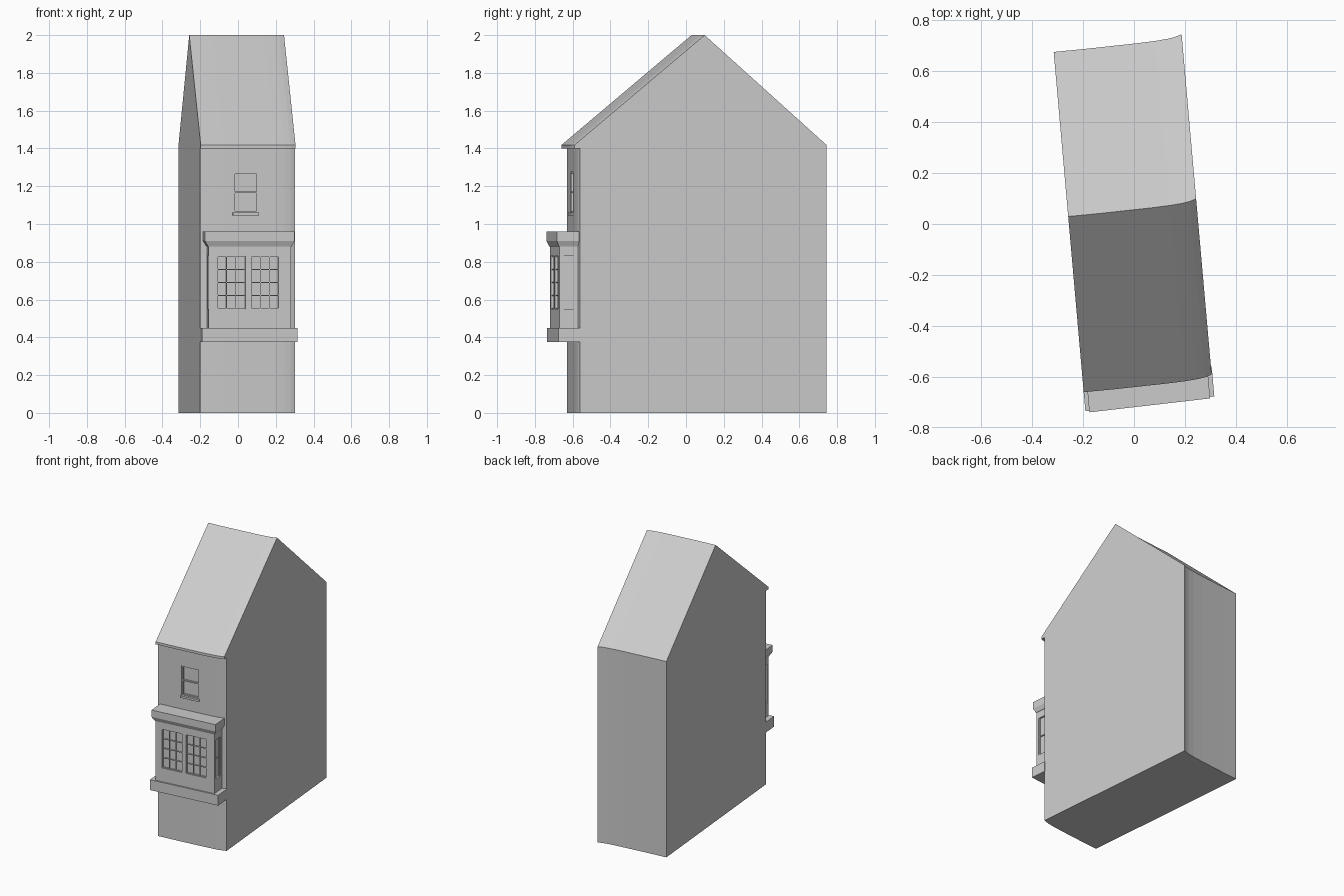
import bpy, bmesh, math

if "Cube" in bpy.data.objects:
    bpy.data.objects.remove(bpy.data.objects["Cube"])

C, S = math.cos(math.radians(5.04)), math.sin(math.radians(5.04))
OX, OY = -0.20, -0.63          # front left corner of the house
SHEAR = 0.027                  # slight skew of the bay front


def place(u, v, z):
    """Local facade coordinates (u along front, v into house) to world."""
    return (OX + u * C - v * S, OY + u * S + v * C, z)


def finish(name, bm):
    bmesh.ops.recalc_face_normals(bm, faces=bm.faces)
    me = bpy.data.meshes.new(name)
    bm.to_mesh(me)
    bm.free()
    ob = bpy.data.objects.new(name, me)
    bpy.context.collection.objects.link(ob)
    return ob


def loft(bm, rings):
    """Closed solid through a list of equal-length rings."""
    vs = [[bm.verts.new(p) for p in r] for r in rings]
    n = len(vs[0])
    for a, b in zip(vs, vs[1:]):
        for i in range(n):
            j = (i + 1) % n
            bm.faces.new((a[i], a[j], b[j], b[i]))
    bm.faces.new(vs[0])
    bm.faces.new(vs[-1])


def ring(u0, u1, v0, v1, z):
    return [place(u, v + SHEAR * u, z)
            for u, v in ((u0, v0), (u1, v0), (u1, v1), (u0, v1))]


def box(bm, u0, u1, v0, v1, z0, z1):
    loft(bm, [ring(u0, u1, v0, v1, z0), ring(u0, u1, v0, v1, z1)])


def solid(name, *boxes):
    bm = bmesh.new()
    for b in boxes:
        box(bm, *b)
    return finish(name, bm)


def cut(target, *boxes):
    """Carve box-shaped recesses out of a part."""
    cutter = solid("window_cutter", *boxes)
    cutter.hide_render = True
    mod = target.modifiers.new("recess", 'BOOLEAN')
    mod.operation = 'DIFFERENCE'
    mod.solver = 'EXACT'
    mod.object = cutter
    bpy.context.view_layer.objects.active = target
    bpy.ops.object.modifier_apply(modifier=mod.name)
    bpy.data.objects.remove(cutter)


def lattice(u0, u1, z0, z1, cols, rows, v0, v1, w=0.004):
    """Edge frame plus glazing bars for a front-facing window."""
    out = []
    for i in range(cols + 1):
        c = u0 + w / 2 + (u1 - u0 - w) * i / cols
        out.append((c - w / 2, c + w / 2, v0, v1, z0, z1))
    for i in range(rows + 1):
        c = z0 + w / 2 + (z1 - z0 - w) * i / rows
        out.append((u0, u1, v0, v1 - 0.0005, c - w / 2, c + w / 2))
    return out


# House: gable profile swept along the gently bent front line
profile = [(0, 0), (0, 1.40), (-0.03, 1.40), (-0.03, 1.418), (0.662, 2.0),
           (1.31, 1.418), (1.31, 0)]
bend = [(0, 0), (0.12, 0.001), (0.22, 0.003), (0.32, 0.005), (0.40, 0.008),
        (0.45, 0.012), (0.48, 0.017), (0.506, 0.025)]
bm = bmesh.new()
loft(bm, [[place(u, v + b, z) for v, z in profile] for u, b in bend])
house = finish("house_body", bm)

# Upper sash window
U0, U1, Z0, Z1 = 0.176, 0.31, 1.06, 1.275
cut(house, (U0, U1, -0.05, 0.014, Z0, Z1))
solid("upper_sash", *lattice(U0, U1, Z0, Z1, 1, 2, 0.003, 0.016, 0.009))
solid("upper_sill", (U0 - 0.003, U1 + 0.003, -0.014, 0.01, 1.045, 1.06))

# Bay window: body with recessed windows on the front and both sides
FRONT, BACK, L, R = -0.095, 0.013, 0.037, 0.475
bay = solid("bay_body", (L, R, FRONT, BACK, 0.44, 0.90))
windows = [(0.083, 0.232), (0.262, 0.412)]
W0, W1 = 0.55, 0.83
sides = [(L, 1, -0.075, -0.015), (R, -1, -0.075, -0.015)]
cuts = [(a, b, FRONT - 0.02, FRONT + 0.014, W0, W1) for a, b in windows]
for u, d, a, b in sides:
    lo, hi = sorted((u - d * 0.02, u + d * 0.012))
    cuts.append((lo, hi, a, b, W0, W1))
cut(bay, *cuts)

# Glazing bars
bars = []
for a, b in windows:
    bars += lattice(a, b, W0, W1, 3, 4, FRONT + 0.006, FRONT + 0.016)
for u, d, a, b in sides:
    lo, hi = sorted((u + d * 0.005, u + d * 0.014))
    mid = (W0 + W1) / 2
    bars.append((lo, hi, a, b, mid - 0.003, mid + 0.003))
    for e in (a, b - 0.005):
        bars.append((lo, hi, e, e + 0.005, W0, W1))
solid("bay_glazing_bars", *bars)

# Base slab and flared cornice
solid("bay_base", (0.0, 0.509, -0.105, 0.013, 0.375, 0.45))
bm = bmesh.new()
loft(bm, [ring(L - 0.003, R + 0.003, FRONT - 0.003, BACK, 0.88),
          ring(0.015, 0.492, -0.111, BACK, 0.91),
          ring(0.015, 0.492, -0.111, BACK, 0.96)])
finish("bay_cornice", bm)
